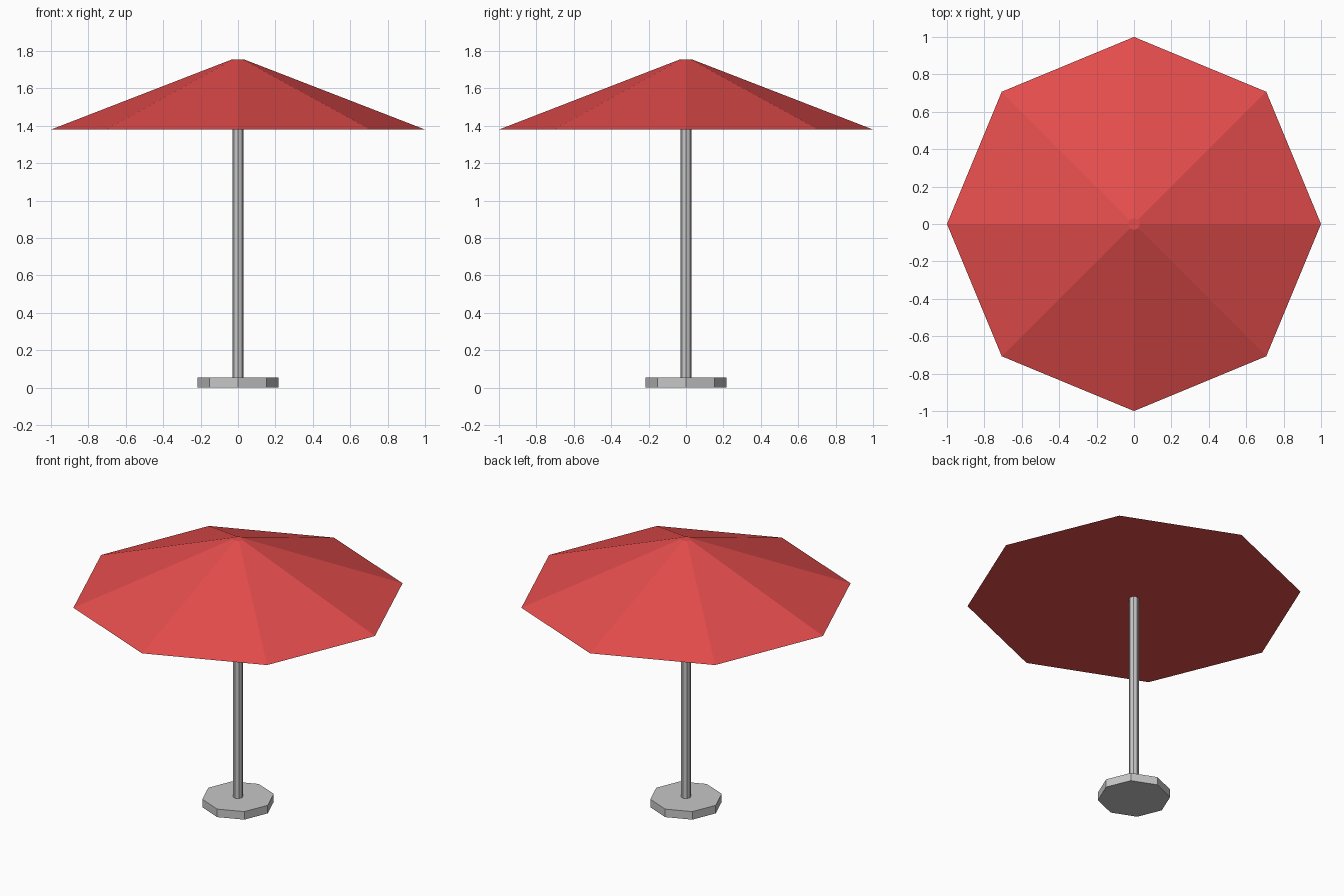
import bpy, bmesh, math

if "Cube" in bpy.data.objects:
    bpy.data.objects.remove(bpy.data.objects["Cube"])


def material(name, rgb):
    m = bpy.data.materials.new(name)
    m.diffuse_color = (*rgb, 1)
    m.use_nodes = True
    m.node_tree.nodes["Principled BSDF"].inputs["Base Color"].default_value = m.diffuse_color
    return m


RED = material("red fabric", (0.78, 0.073, 0.073))
GREY = material("grey metal", (0.57, 0.57, 0.575))


def octagon_part(name, r_low, r_high, z_low, z_high, mat):
    """Closed eight-sided frustum with corners on the x and y axes."""
    bm = bmesh.new()
    rings = []
    for r, z in ((r_low, z_low), (r_high, z_high)):
        rings.append([bm.verts.new((r * math.cos(i * math.pi / 4),
                                    r * math.sin(i * math.pi / 4), z))
                      for i in range(8)])
    low, high = rings
    bm.faces.new(low[::-1])
    bm.faces.new(high)
    for i in range(8):
        j = (i + 1) % 8
        bm.faces.new((low[i], low[j], high[j], high[i]))
    mesh = bpy.data.meshes.new(name)
    bm.to_mesh(mesh)
    bm.free()
    mesh.materials.append(mat)
    obj = bpy.data.objects.new(name, mesh)
    bpy.context.collection.objects.link(obj)
    return obj


# Weighted foot, pole and closed canopy
octagon_part("base", 0.217, 0.217, 0.0, 0.053, GREY)
octagon_part("pole", 0.03, 0.03, 0.053, 1.38, GREY)
octagon_part("canopy", 1.0, 0.032, 1.38, 1.755, RED)
